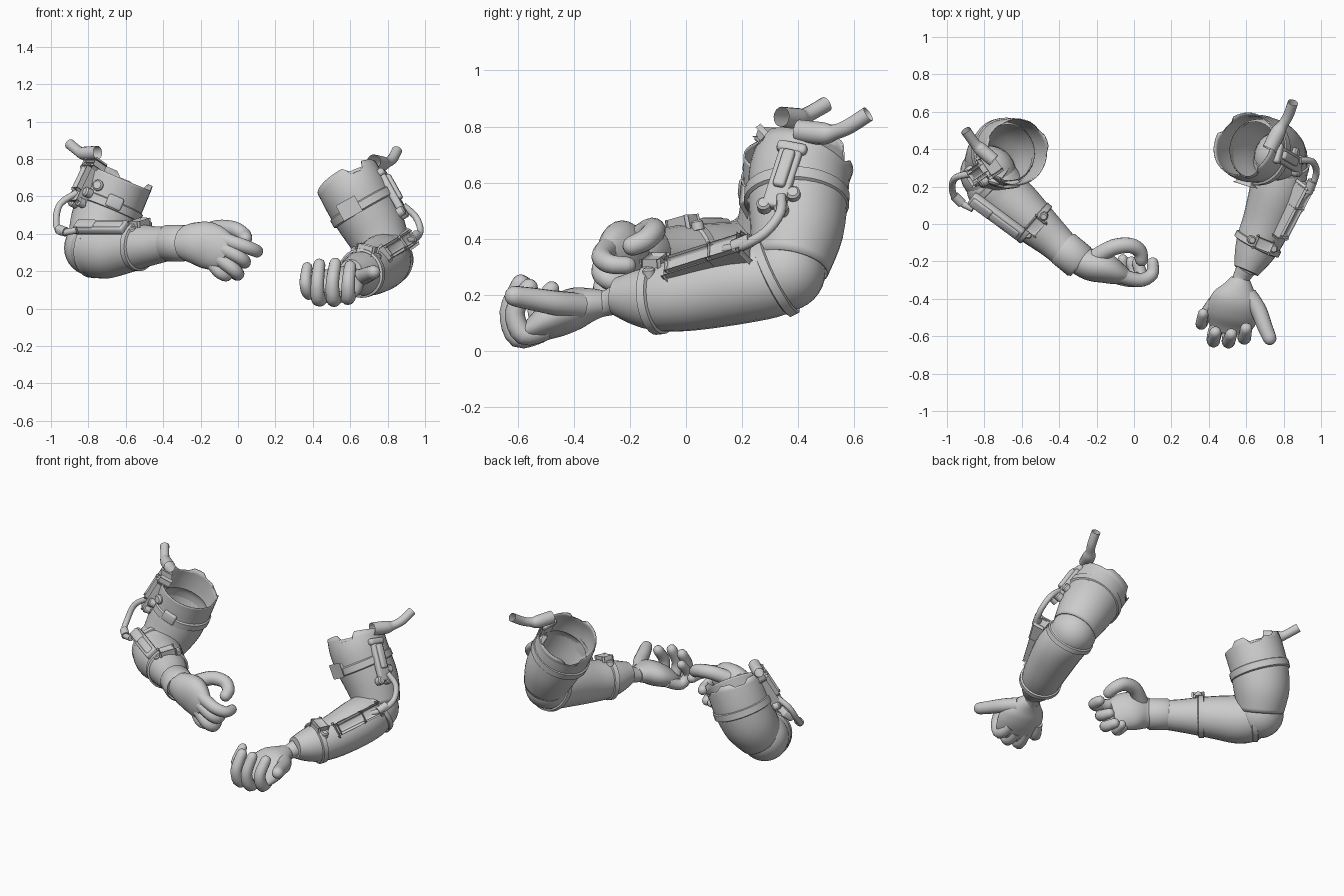
import bpy, bmesh, math, random
from mathutils import Vector

cube = bpy.data.objects.get("Cube")
if cube:
    bpy.data.objects.remove(cube, do_unlink=True)
random.seed(8)

grey = bpy.data.materials.new("plain grey")
grey.use_nodes = True
grey.diffuse_color = (0.6, 0.6, 0.6, 1)
grey.node_tree.nodes["Principled BSDF"].inputs["Base Color"].default_value = grey.diffuse_color


def finish(name, bm, angle=40):
    """Turn a bmesh into a shaded object."""
    bmesh.ops.recalc_face_normals(bm, faces=bm.faces[:])
    mesh = bpy.data.meshes.new(name)
    bm.to_mesh(mesh)
    bm.free()
    obj = bpy.data.objects.new(name, mesh)
    bpy.context.collection.objects.link(obj)
    mesh.materials.append(grey)
    bpy.ops.object.select_all(action="DESELECT")
    bpy.context.view_layer.objects.active = obj
    obj.select_set(True)
    bpy.ops.object.shade_smooth_by_angle(angle=math.radians(angle))
    return obj


def spline(keys, steps):
    """Smooth curve through tuples of any length."""
    out = []
    for i in range(len(keys) - 1):
        a, b, c, d = (keys[max(0, min(len(keys) - 1, i + k))] for k in (-1, 0, 1, 2))
        for s in range(steps):
            t = s / steps
            out.append([q + t / 2 * (r - p + t * (2*p - 5*q + 4*r - s2 + t * (3*(q - r) + s2 - p)))
                        for p, q, r, s2 in zip(a, b, c, d)])
    return out + [list(keys[-1])]


def loft(name, keys, sides=24, steps=4, side=(0, 0, 1), caps=(True, True), tip=False, jag=0):
    """Sweep an ellipse along keys of (x, y, z, radius[, second radius])."""
    keys = [tuple(k) + ((k[3],) if len(k) == 4 else ()) for k in keys]
    path = spline(keys, steps)
    if tip:  # rounded end
        end = Vector(path[-1][:3])
        way = (end - Vector(path[-2][:3])).normalized()
        r, r2 = path[-1][3:]
        for a in (30, 55, 75):
            c, s = math.cos(math.radians(a)), math.sin(math.radians(a))
            path.append([*(end + way * r * s), r * c, r2 * c])
    bm = bmesh.new()
    u, rings, torn = Vector(side), [], 0
    for i, p in enumerate(path):
        t = Vector(path[min(i + 1, len(path) - 1)][:3]) - Vector(path[max(i - 1, 0)][:3])
        t.normalize()
        u = (u - t * u.dot(t)).normalized()
        v = t.cross(u)
        ring = []
        for k in range(sides):
            a = math.tau * k / sides
            co = Vector(p[:3]) + u * p[3] * math.cos(a) + v * p[4] * math.sin(a)
            if jag and i == 0:  # torn rim, in ragged flaps
                torn = random.choice((-jag, 0, jag)) if k % 3 == 0 else torn
                co += t * torn
            ring.append(bm.verts.new(co))
        rings.append(ring)
    for a, b in zip(rings, rings[1:]):
        for k in range(sides):
            n = (k + 1) % sides
            bm.faces.new((a[k], a[n], b[n], b[k]))
    for use, ring in zip(caps, (rings[0], rings[-1])):
        if use:
            bm.faces.new(ring)
    return finish(name, bm)


def band(name, centre, axis, r, width, thick=0.012):
    """Flat strap around a limb."""
    c, n = Vector(centre), Vector(axis).normalized()
    prof = ((-0.5, 0), (-0.38, thick), (0.38, thick), (0.5, 0))
    loft(name, [(*(c + n * width * w), r + d) for w, d in prof],
         sides=32, steps=1, caps=(False, False))


def bar(name, a, b, out, width, thick):
    """Bevelled block from a to b, with its broad face towards out."""
    a, b = Vector(a), Vector(b)
    x = (b - a).normalized()
    z = Vector(out)
    z = (z - x * z.dot(x)).normalized()
    y = z.cross(x)
    bm = bmesh.new()
    bmesh.ops.create_cube(bm, size=1)
    for v in bm.verts:
        v.co = (a + b) / 2 + x * v.co.x * (b - a).length + y * v.co.y * width + z * v.co.z * thick
    bmesh.ops.bevel(bm, geom=bm.edges[:], offset=min(width, thick) * 0.3, segments=3,
                    affect="EDGES", profile=0.5)
    finish(name, bm)


def bolt(name, at, out, r=0.026):
    c, n = Vector(at), Vector(out).normalized()
    loft(name, [(*(c + n * r * h), r * w) for h, w in ((-1.2, 1), (0.1, 1), (0.4, 0.7))], 16, 1)


def ball(name, at, r):
    bm = bmesh.new()
    bmesh.ops.create_uvsphere(bm, u_segments=28, v_segments=16, radius=r)
    bmesh.ops.translate(bm, verts=bm.verts, vec=at)
    finish(name, bm)


def mix(a, b, t):
    return Vector(a).lerp(Vector(b), t)


def harness(tag, top, bottom, out_up, back, front, out_fore):
    """Braces on the outer side of the upper arm and the forearm."""
    up, fore = Vector(out_up).normalized(), Vector(out_fore).normalized()
    bar(tag + "upper_brace", top, bottom, up, 0.085, 0.04)
    bar(tag + "upper_brace_ridge", mix(top, bottom, 0.1) + up * 0.02,
        mix(top, bottom, 0.7) + up * 0.02, up, 0.045, 0.04)
    bar(tag + "upper_brace_head", mix(top, bottom, -0.06), mix(top, bottom, 0.1), up, 0.11, 0.05)
    across = up.cross(Vector(bottom) - Vector(top)).normalized()
    for i, (t, s) in enumerate(((0.72, 0.055), (0.98, 0.03), (0.98, -0.035))):
        bolt(f"{tag}brace_bolt_{i}", mix(top, bottom, t) + across * s + up * 0.008, up)
    bar(tag + "forearm_brace", back, front, fore, 0.08, 0.045)
    bar(tag + "forearm_brace_rear", mix(back, front, 0.04) + fore * 0.015,
        mix(back, front, 0.42) + fore * 0.015, fore, 0.06, 0.04)
    bar(tag + "forearm_brace_fore", mix(back, front, 0.4) + fore * 0.01,
        mix(back, front, 0.96) + fore * 0.01, fore, 0.05, 0.04)


def buckle(tag, at, along, out):
    c, d, o = Vector(at), Vector(along).normalized(), Vector(out).normalized()
    s = o.cross(d)
    bar(tag + "buckle", c - s * 0.045, c + s * 0.045, o, 0.06, 0.035)
    for k in (-1, 1):
        bolt(f"{tag}buckle_stud_{k + 1}", c + s * 0.065 * k - o * 0.008, o, 0.022)


def hand(fingers, tag, r):
    for name, pts in fingers.items():
        n = len(pts) - 1
        size = r * {"thumb": 1.15, "little": 0.88}.get(name, 1)
        loft(f"{tag}{name}_finger", [(*p, size * (1.1 - 0.25 * i / n)) for i, p in enumerate(pts)],
             14, 4, side=(0.3, 0.2, 0.9), tip=True)


def sleeve(tag, keys, strap, axis):
    """Torn open sleeve with a strap, and a smaller cuff inside it."""
    obj = loft(tag + "upper_arm", keys, 36, 4, side=(0, 1, 0), caps=(False, False), jag=0.026)
    obj.modifiers.new("cloth", "SOLIDIFY").thickness = 0.006
    band(tag + "upper_strap", strap, axis, .176, .055)
    c, n = Vector(strap), Vector(axis).normalized()
    loft(tag + "inner_cuff", [(*(c + n * h), r) for h, r in ((-.03, .17), (.02, .164), (.05, .15))],
         32, 3, caps=(False, False))


# Left arm
L = "left_"
sleeve(L, [(.595, .42, .675, .178), (.62, .405, .63, .18), (.66, .40, .555, .178), (.73, .395, .43, .167),
           (.79, .37, .30, .14)], (.665, .395, .545), (-.5, .05, .85))
ball(L + "elbow", (.785, .355, .285), .143)
loft(L + "forearm", [(.80, .42, .28, .09), (.79, .34, .265, .135), (.77, .2, .245, .147), (.715, .02, .205, .133),
     (.665, -.1, .19, .12), (.63, -.18, .19, .098), (.60, -.25, .195, .068)], caps=(False, True))
loft(L + "wrist", [(.60, -.24, .185, .055), (.575, -.285, .17, .046), (.565, -.33, .165, .05)])
band(L + "elbow_band", (.785, .32, .265), (.15, .9, .45), .143, .04, .01)
band(L + "forearm_strap", (.662, -.105, .19), (.45, .9, .1), .12, .04)
buckle(L, (.69, -.11, .312), (.4, .9, .1), (.25, -.1, 1))
bar(L + "strap_clasp", (.56, .24, .515), (.64, .215, .56), (0, -1, .1), .07, .04)
bolt(L + "rear_bolt", (.77, .49, .595), (.7, .5, .4), .03)
bar(L + "rear_tab", (.81, .38, .60), (.77, .5, .60), (.8, .4, .4), .07, .025)
harness(L, (.765, .38, .725), (.885, .31, .51), (.85, -.1, .5), (.915, .21, .37), (.775, -.06, .285), (.78, -.25, .57))
loft(L + "hose", [(.885, .34, .55, .018), (.95, .335, .49, .018), (.975, .28, .42, .018), (.95, .20, .375, .018),
     (.90, .14, .36, .018)], 12)
loft(L + "hose_collar", [(.955, .23, .395, .026), (.93, .17, .37, .026)], 12, 1)
loft(L + "shoulder_pipe", [(.725, .40, .785, .04), (.77, .49, .775, .04), (.795, .53, .78, .028),
     (.825, .58, .80, .028), (.85, .65, .845, .028)], 16, caps=(False, False))
loft(L + "palm", [(.57, -.29, .17, .05, .045), (.56, -.34, .165, .085, .06), (.545, -.40, .15, .13, .075),
     (.53, -.47, .115, .14, .07), (.52, -.53, .08, .125, .05), (.515, -.575, .06, .1, .035)], 24, side=(1, 0, 0))
hand({
    "little": [(.43, -.42, .11), (.38, -.49, .08), (.36, -.535, .14), (.37, -.48, .22)],
    "ring": [(.46, -.50, .08), (.43, -.59, .05), (.425, -.625, .14), (.435, -.58, .235)],
    "middle": [(.52, -.52, .07), (.51, -.60, .05), (.505, -.63, .14), (.52, -.59, .24)],
    "index": [(.58, -.50, .08), (.59, -.58, .06), (.59, -.61, .14), (.60, -.56, .225)],
    "thumb": [(.61, -.38, .16), (.665, -.46, .17), (.70, -.55, .185), (.725, -.61, .195)],
}, L, .038)

# Right arm
R = "right_"
sleeve(R, [(-.63, .385, .70, .18), (-.655, .385, .64, .18), (-.69, .38, .55, .178), (-.73, .35, .44, .172),
           (-.77, .29, .33, .145)], (-.69, .38, .55), (.38, .06, .92))
ball(R + "elbow", (-.78, .27, .325), .15)
loft(R + "forearm", [(-.82, .31, .33, .09), (-.77, .23, .32, .145), (-.71, .16, .31, .15), (-.62, .085, .32, .137),
     (-.52, -.005, .333, .118), (-.43, -.085, .34, .1), (-.36, -.15, .35, .09), (-.30, -.19, .35, .085)],
     caps=(False, True))
band(R + "elbow_band", (-.765, .225, .32), (-.7, .6, .1), .147, .04, .01)
band(R + "forearm_strap", (-.535, .005, .332), (-.75, .65, 0), .119, .04)
band(R + "glove_cuff", (-.335, -.165, .35), (.75, -.62, 0), .088, .14, .01)
buckle(R, (-.525, -.01, .45), (-.75, .65, 0), (-.1, -.2, 1))
bar(R + "strap_clasp", (-.70, .205, .585), (-.62, .215, .55), (0, -1, .1), .07, .04)
harness(R, (-.77, .32, .765), (-.865, .25, .565), (-.75, -.5, .35), (-.87, .14, .435), (-.60, -.06, .435), (-.4, -.5, .75))
bolt(R + "front_bolt", (-.75, .22, .66), (-.3, -1, .2), .03)
loft(R + "hose", [(-.86, .27, .62, .018), (-.95, .25, .56, .018), (-.972, .20, .47, .018), (-.95, .13, .41, .018),
     (-.86, .08, .42, .018)], 12)
loft(R + "hose_collar", [(-.96, .15, .425, .026), (-.92, .11, .41, .026)], 12, 1)
loft(R + "shoulder_pipe", [(-.75, .34, .835, .036), (-.82, .40, .83, .036), (-.85, .43, .84, .028),
     (-.90, .50, .88, .028)], 16, caps=(False, False))
loft(R + "palm", [(-.31, -.185, .35, .085, .075), (-.24, -.215, .35, .11, .085), (-.17, -.23, .34, .125, .085),
     (-.1, -.26, .315, .115, .065), (-.05, -.28, .30, .09, .045)], 24, side=(0, 0, 1))
hand({
    "index": [(-.08, -.275, .37), (.03, -.30, .335), (.095, -.27, .31), (.1, -.21, .305)],
    "middle": [(-.08, -.285, .32), (.0, -.30, .28), (.035, -.27, .25), (.02, -.21, .245)],
    "ring": [(-.1, -.275, .27), (-.03, -.295, .215), (.0, -.265, .185), (-.015, -.205, .185)],
    "little": [(-.14, -.25, .245), (-.10, -.265, .195), (-.065, -.245, .175), (-.06, -.19, .185)],
    "thumb": [(-.2, -.175, .395), (-.11, -.125, .43), (-.02, -.115, .425), (.03, -.145, .395), (.04, -.19, .375)],
}, R, .037)
